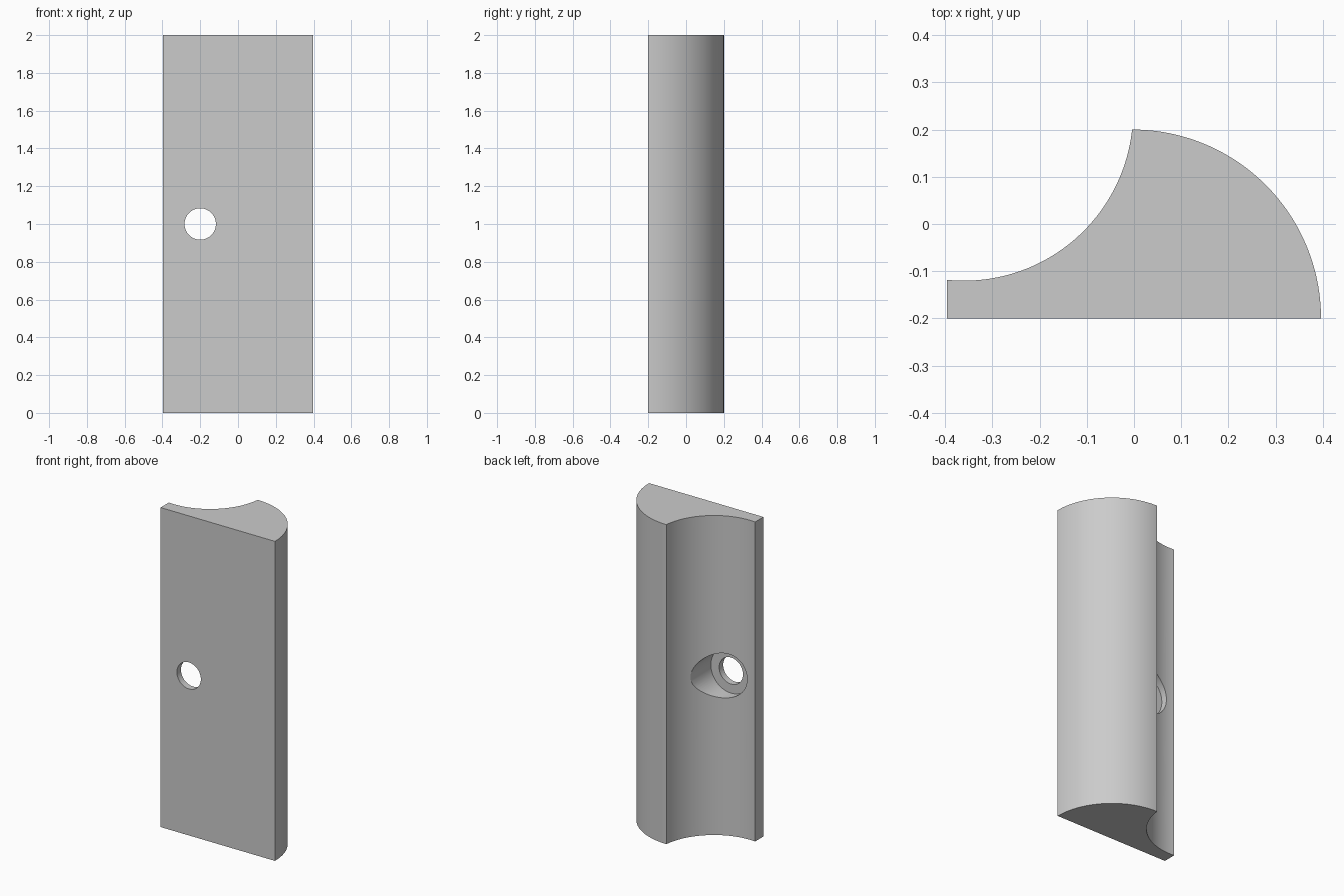
import bpy, bmesh
from math import pi, cos, sin, atan2, radians

cube = bpy.data.objects.get("Cube")
if cube:
    bpy.data.objects.remove(cube, do_unlink=True)

HEIGHT = 2.0
HOLE_X, HOLE_Z = -0.2, 1.0

grey = bpy.data.materials.new("plain grey")
grey.use_nodes = True
colour = (0.6, 0.6, 0.6, 1)
grey.diffuse_color = colour
grey.node_tree.nodes["Principled BSDF"].inputs["Base Color"].default_value = colour


def arc(cx, cy, r, start, end, steps):
    return [(cx + r * cos(start + (end - start) * i / steps),
             cy + r * sin(start + (end - start) * i / steps))
            for i in range(steps + 1)]


def cylinder_cutter(name, radius, y_start, y_end):
    bpy.ops.mesh.primitive_cylinder_add(
        vertices=64, radius=radius, depth=y_end - y_start,
        location=(HOLE_X, (y_start + y_end) / 2, HOLE_Z), rotation=(pi / 2, 0, 0))
    cutter = bpy.context.object
    cutter.name = name
    cutter.data.materials.append(grey)
    return cutter


# Moulding profile: flat back, quarter-round nose, concave cove, thin edge
cove_x, cove_y, cove_r = -0.36, 0.238, 0.358
tip = atan2(0.2 - cove_y, -0.004 - cove_x)
edge = atan2(-0.118 - cove_y, -0.396 - cove_x)
profile = [(-0.396, -0.2)]
profile += arc(-0.004, -0.2, 0.4, 0, pi / 2, 48)
profile += arc(cove_x, cove_y, cove_r, tip, edge, 48)[1:]

bm = bmesh.new()
base = bm.faces.new([bm.verts.new((x, y, 0)) for x, y in profile])
extruded = bmesh.ops.extrude_face_region(bm, geom=[base])
top = [v for v in extruded["geom"] if isinstance(v, bmesh.types.BMVert)]
bmesh.ops.translate(bm, verts=top, vec=(0, 0, HEIGHT))
bmesh.ops.recalc_face_normals(bm, faces=bm.faces)
mesh = bpy.data.meshes.new("cove_moulding")
bm.to_mesh(mesh)
bm.free()
moulding = bpy.data.objects.new("cove_moulding", mesh)
bpy.context.collection.objects.link(moulding)
mesh.materials.append(grey)

# Screw hole with a wide counterbore opening into the cove
cutters = [cylinder_cutter("screw_hole_cutter", 0.083, -0.4, 0.4),
           cylinder_cutter("counterbore_cutter", 0.14, -0.16, 0.4)]
bpy.ops.object.select_all(action="DESELECT")
moulding.select_set(True)
bpy.context.view_layer.objects.active = moulding
for cutter in cutters:
    cut = moulding.modifiers.new(cutter.name, "BOOLEAN")
    cut.operation = "DIFFERENCE"
    cut.solver = "EXACT"
    cut.object = cutter
    bpy.ops.object.modifier_apply(modifier=cut.name)
    bpy.data.objects.remove(cutter, do_unlink=True)

bpy.ops.object.shade_smooth_by_angle(angle=radians(30))
